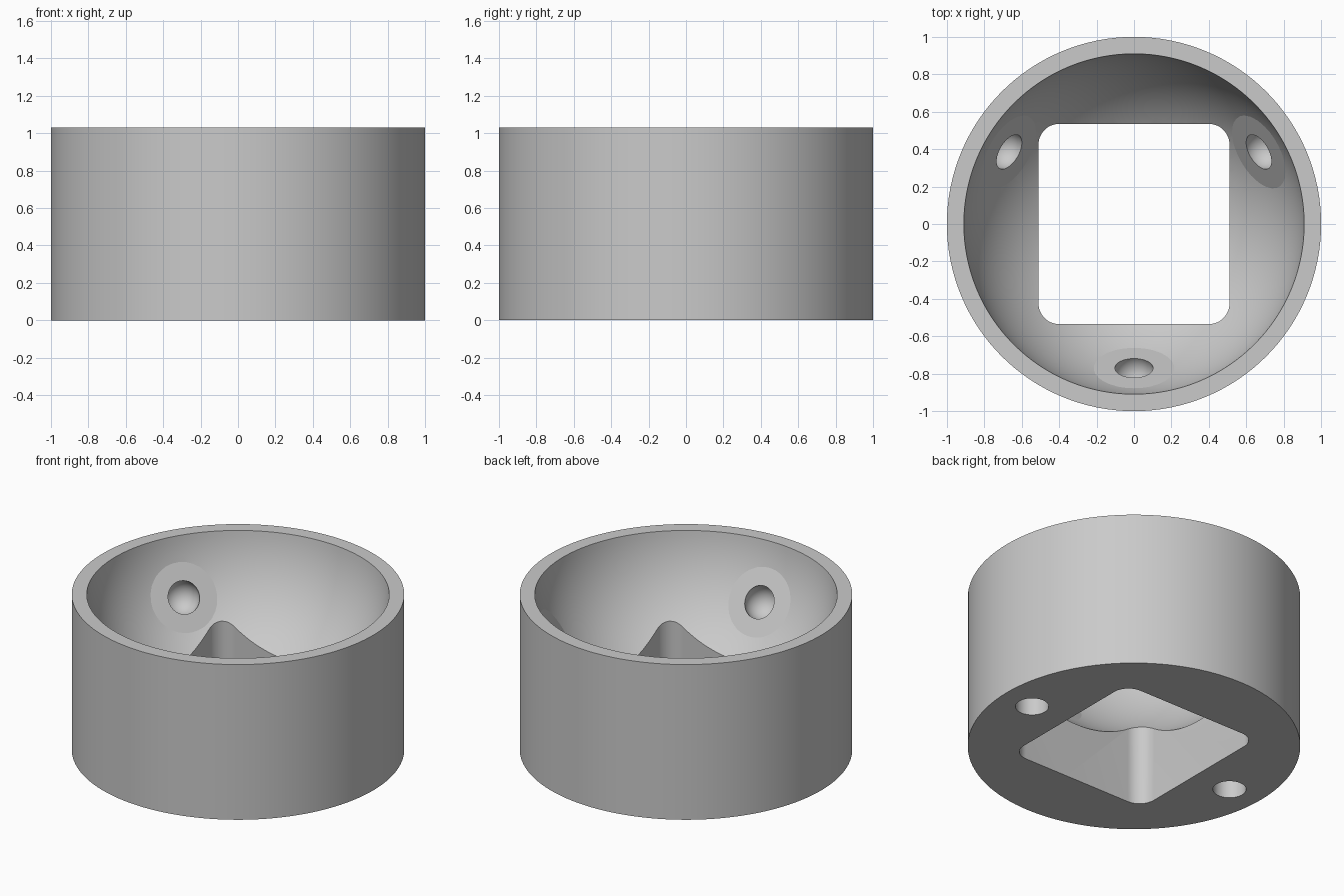
import bpy, bmesh
from math import pi, sin, cos, radians
from mathutils import Matrix, Vector

HEIGHT = 1.03
BALL_R = 0.915
PAD_DIST = 0.889
CENTRE = Vector((0, 0, 1.128))

old = bpy.data.objects.get("Cube")
if old:
    bpy.data.objects.remove(old, do_unlink=True)

grey = bpy.data.materials.new("plain grey")
grey.use_nodes = True
colour = (0.59, 0.59, 0.59, 1)
grey.diffuse_color = colour
grey.node_tree.nodes["Principled BSDF"].inputs["Base Color"].default_value = colour


def make(name, bm):
    bmesh.ops.recalc_face_normals(bm, faces=bm.faces)
    mesh = bpy.data.meshes.new(name)
    bm.to_mesh(mesh)
    bm.free()
    mesh.materials.append(grey)
    obj = bpy.data.objects.new(name, mesh)
    bpy.context.collection.objects.link(obj)
    return obj


def cylinder(name, radius, z0, z1, segments, x=0, y=0):
    bm = bmesh.new()
    bmesh.ops.create_cone(bm, cap_ends=True, segments=segments, radius1=radius, radius2=radius,
                          depth=z1 - z0, matrix=Matrix.Translation((x, y, (z0 + z1) / 2)))
    return make(name, bm)


def sphere_mesh(radius, centre, segments):
    bm = bmesh.new()
    bmesh.ops.create_uvsphere(bm, u_segments=segments, v_segments=segments // 2, radius=radius,
                              matrix=Matrix.Translation(centre))
    return bm


# Outer cup
cup = cylinder("cup_body", 1, 0, HEIGHT, 128)

# Three bearing directions, tilted down from the ball centre
tilt = radians(30)
bearings = [Vector((cos(a) * cos(tilt), sin(a) * cos(tilt), -sin(tilt)))
            for a in (radians(-90), radians(30), radians(150))]

# Ball cavity, sliced flat at each bearing pad
bm = sphere_mesh(BALL_R, CENTRE, 128)
for d in bearings:
    cut = bmesh.ops.bisect_plane(bm, geom=bm.verts[:] + bm.edges[:] + bm.faces[:],
                                 plane_co=CENTRE + d * PAD_DIST, plane_no=d, clear_outer=True)
    rim = [e for e in cut["geom_cut"] if isinstance(e, bmesh.types.BMEdge)]
    bmesh.ops.edgeloop_fill(bm, edges=rim)
cutters = [make("ball_cavity_cutter", bm)]

# Round bearing pockets, centred a little behind each pad
for d in bearings:
    pocket = sphere_mesh(0.108, CENTRE + d * (PAD_DIST + 0.035), 48)
    cutters.append(make("bearing_pocket_cutter", pocket))

# Rounded rectangular window through the floor
hx, hy, r, steps = 0.51, 0.535, 0.11, 12
bm = bmesh.new()
outline = []
for i, (sx, sy) in enumerate(((1, 1), (-1, 1), (-1, -1), (1, -1))):
    for k in range(steps + 1):
        a = (i + k / steps) * pi / 2
        outline.append(bm.verts.new((sx * (hx - r) + r * cos(a), sy * (hy - r) + r * sin(a), -0.2)))
base = bm.faces.new(outline)
top = bmesh.ops.extrude_face_region(bm, geom=[base])["geom"]
bmesh.ops.translate(bm, vec=(0, 0, 1), verts=[v for v in top if isinstance(v, bmesh.types.BMVert)])
cutters.append(make("floor_window_cutter", bm))

# Blind screw holes underneath
for side in (-1, 1):
    cutters.append(cylinder("screw_hole_cutter", 0.1, -0.1, 0.3, 48, side * 0.775, -0.03))

for c in cutters:
    c.hide_render = True
    mod = cup.modifiers.new(c.name, "BOOLEAN")
    mod.operation = "DIFFERENCE"
    mod.solver = "EXACT"
    mod.object = c

# Apply the cuts and smooth the curved walls
bpy.ops.object.select_all(action="DESELECT")
cup.select_set(True)
bpy.context.view_layer.objects.active = cup
for mod in list(cup.modifiers):
    bpy.ops.object.modifier_apply(modifier=mod.name)
for c in cutters:
    bpy.data.objects.remove(c, do_unlink=True)
bpy.ops.object.shade_smooth_by_angle(angle=radians(10))
